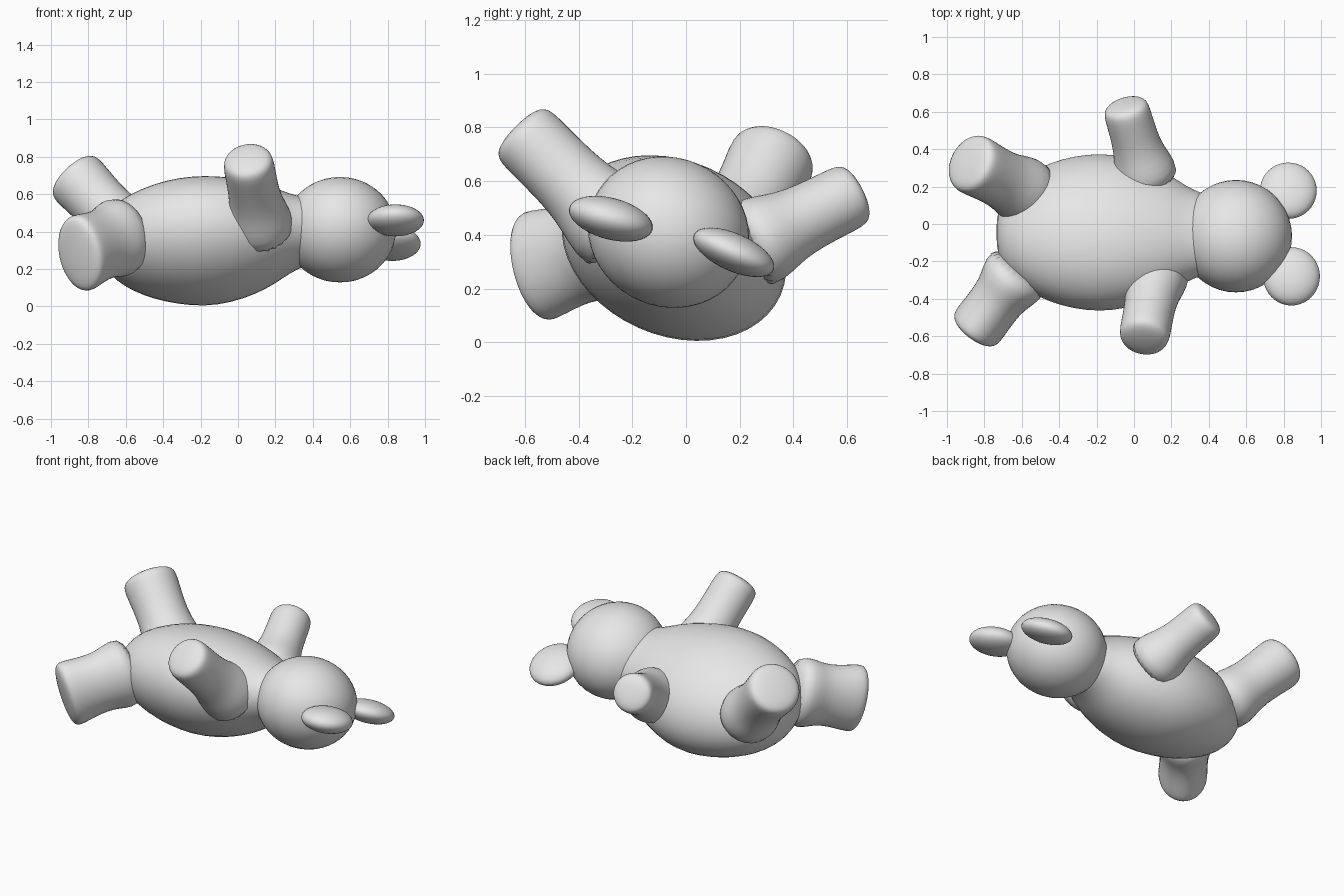
import bpy
import bmesh
import math
from mathutils import Vector, Matrix

cube = bpy.data.objects.get("Cube")
if cube:
    bpy.data.objects.remove(cube, do_unlink=True)

grey = bpy.data.materials.new("plain grey")
grey.use_nodes = True
COLOUR = (0.8, 0.8, 0.8, 1.0)
grey.diffuse_color = COLOUR
grey.node_tree.nodes["Principled BSDF"].inputs["Base Color"].default_value = COLOUR

SIDES = 24
ROLL = math.radians(-24)  # the toy lies rolled about its long axis


def add_object(name, bm):
    bmesh.ops.recalc_face_normals(bm, faces=bm.faces)
    mesh = bpy.data.meshes.new(name)
    bm.to_mesh(mesh)
    bm.free()
    mesh.materials.append(grey)
    for face in mesh.polygons:
        face.use_smooth = True
    obj = bpy.data.objects.new(name, mesh)
    bpy.context.collection.objects.link(obj)
    return obj


def loft(name, rings):
    """Skin a row of oval rings, each given as centre, u axis, v axis."""
    bm = bmesh.new()
    loops = []
    for centre, u, v in rings:
        angles = [math.tau * i / SIDES for i in range(SIDES)]
        loops.append([bm.verts.new(centre + u * math.cos(a) + v * math.sin(a))
                      for a in angles])
    for a, b in zip(loops, loops[1:]):
        for i in range(SIDES):
            j = (i + 1) % SIDES
            bm.faces.new((a[i], a[j], b[j], b[i]))
    bm.faces.new(loops[0][::-1])
    bm.faces.new(loops[-1])
    obj = add_object(name, bm)
    sub = obj.modifiers.new("smooth", "SUBSURF")
    sub.levels = sub.render_levels = 1
    return obj


def limb(name, base, tip, r_base, r_tip, up):
    """Stubby limb with a flared root and a flat, rounded end."""
    base, tip, up = Vector(base), Vector(tip), Vector(up)
    axis = (tip - base).normalized()
    side = axis.cross(up).normalized()
    up = side.cross(axis)
    profile = [(0, 1.35), (0.22, 1.32), (0.36, 1.14), (0.5, 1.02), (0.7, 0.99),
               (0.88, 1.0), (0.95, 0.96), (0.985, 0.84), (1.005, 0.6), (1.015, 0.2)]
    rings = []
    for t, s in profile:
        ru = r_base[0] + (r_tip[0] - r_base[0]) * t
        rv = r_base[1] + (r_tip[1] - r_base[1]) * t
        rings.append((base.lerp(tip, t), side * ru * s, up * rv * s))
    return loft(name, rings)


def ball(name, centre, radii, roll):
    bm = bmesh.new()
    bmesh.ops.create_uvsphere(bm, u_segments=40, v_segments=24, radius=1)
    bm.transform(Matrix.Translation(centre) @ Matrix.Rotation(roll, 4, "X")
                 @ Matrix.Diagonal((*radii, 1)))
    return add_object(name, bm)


# Body: plump oval tube narrowing into the neck (x, size, centre height)
body_profile = [(-0.735, 0.08, 0.345), (-0.73, 0.25, 0.345), (-0.70, 0.44, 0.345),
                (-0.65, 0.59, 0.345), (-0.57, 0.74, 0.345), (-0.45, 0.88, 0.347),
                (-0.32, 0.965, 0.35), (-0.18, 1.0, 0.35), (-0.04, 0.96, 0.355),
                (0.10, 0.85, 0.365), (0.20, 0.73, 0.378), (0.28, 0.60, 0.39),
                (0.36, 0.52, 0.40), (0.45, 0.45, 0.40)]
across = Vector((0, math.cos(ROLL), math.sin(ROLL))) * 0.445
through = Vector((0, -math.sin(ROLL), math.cos(ROLL))) * 0.333
loft("body", [(Vector((x, -0.045 - 0.03 * max(x, 0), z)), across * s, through * s)
              for x, s, z in body_profile])

# Head and ears
ball("head", (0.545, -0.065, 0.41), (0.30, 0.305, 0.277), ROLL)
ball("back_ear", (0.825, 0.178, 0.335), (0.152, 0.162, 0.07), ROLL)
ball("front_ear", (0.842, -0.28, 0.46), (0.152, 0.16, 0.077), math.radians(-15))

# Arms
limb("front_arm", (0.13, -0.20, 0.37), (0.05, -0.625, 0.795),
     (0.135, 0.135), (0.138, 0.138), (1, 0, 0))
limb("back_arm", (0.08, 0.20, 0.34), (-0.05, 0.64, 0.56),
     (0.13, 0.13), (0.125, 0.125), (1, 0, 0))

# Legs, widening towards the soles
limb("front_leg", (-0.59, -0.22, 0.39), (-0.86, -0.578, 0.275),
     (0.135, 0.15), (0.15, 0.22), (0, 0, 1))
limb("back_leg", (-0.52, 0.14, 0.32), (-0.89, 0.335, 0.71),
     (0.13, 0.135), (0.168, 0.17), (0, 1, 0))
